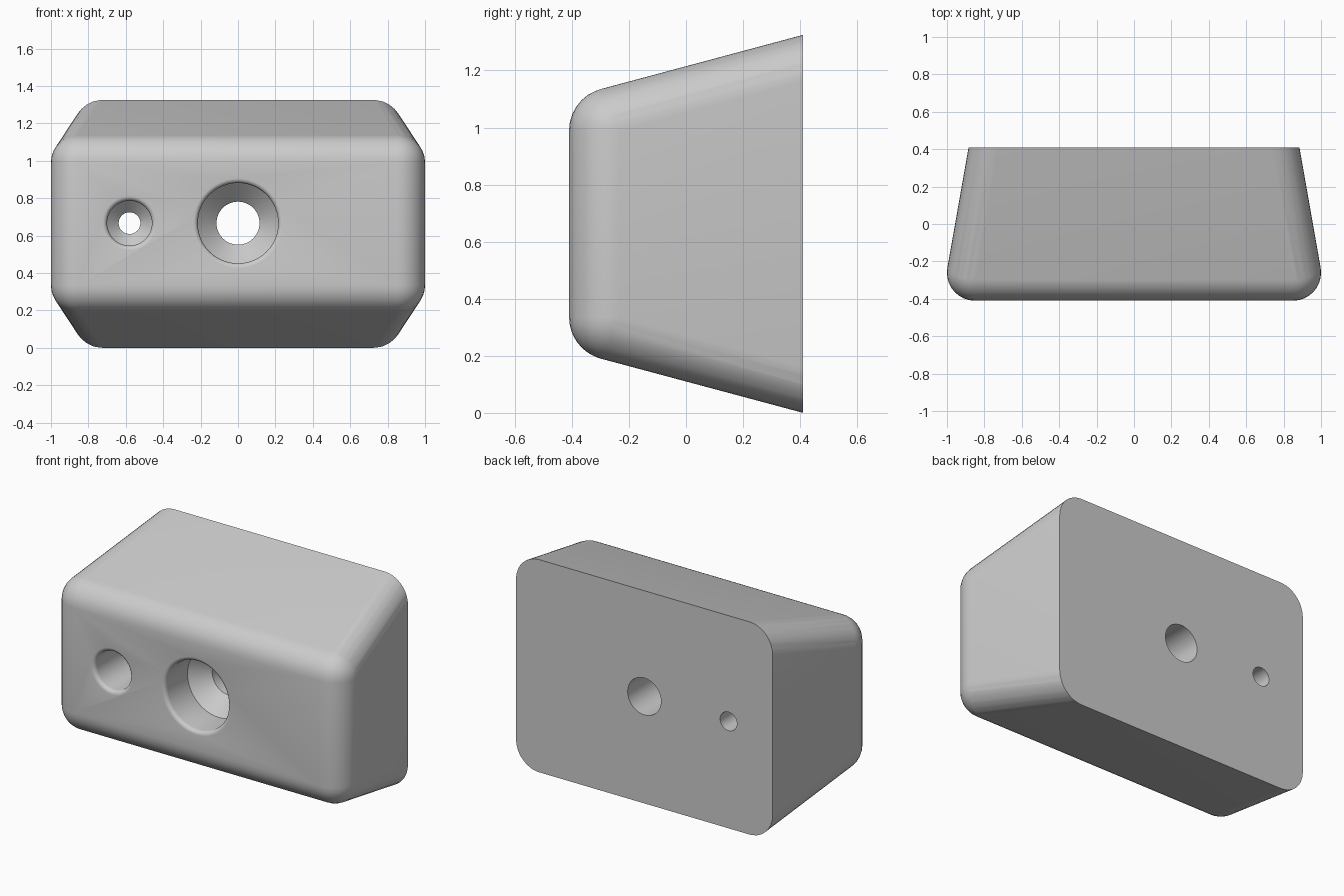
import bpy, bmesh
from math import sin, cos, tan, pi, radians
from mathutils import Vector

if "Cube" in bpy.data.objects:
    bpy.data.objects.remove(bpy.data.objects["Cube"])

R = 0.15                               # edge rounding radius
DEPTH = 0.41                           # half depth
MID_Z = 0.6625
SIDE, SLOPE = radians(10), radians(15) # draft of the sides and of top/bottom


def make_object(name, bm):
    mesh = bpy.data.meshes.new(name)
    bm.to_mesh(mesh)
    bm.free()
    ob = bpy.data.objects.new(name, mesh)
    bpy.context.collection.objects.link(ob)
    return ob


# Tapered body: hull of spheres at the inset corners, cut flat at the back
def tapered_body():
    bm = bmesh.new()
    for y in (-DEPTH + R, 0.8):
        hx = 1.029 - tan(SIDE) * (y + DEPTH) - R / cos(SIDE)
        hz = 0.4425 + tan(SLOPE) * (y + DEPTH) - R / cos(SLOPE)
        for sx in (-1, 1):
            for sz in (-1, 1):
                c = Vector((sx * hx, y, MID_Z + sz * hz))
                ball = bmesh.ops.create_uvsphere(bm, u_segments=32, v_segments=16, radius=R)
                bmesh.ops.translate(bm, verts=ball['verts'], vec=c)
                # exact tangent points keep the large faces flat
                for n in ((0, -1, 0), (sx * cos(SIDE), sin(SIDE), 0),
                          (0, -sin(SLOPE), sz * cos(SLOPE))):
                    bm.verts.new(c + R * Vector(n))
    pts = [v.co.copy() for v in bm.verts]
    bm.clear()
    for p in pts:
        bm.verts.new(p)
    bmesh.ops.remove_doubles(bm, verts=bm.verts, dist=0.0005)
    hull = bmesh.ops.convex_hull(bm, input=bm.verts)
    junk = {g for g in hull['geom_interior'] + hull['geom_unused']
            if isinstance(g, bmesh.types.BMVert)}
    bmesh.ops.delete(bm, geom=list(junk), context='VERTS')
    cut = bmesh.ops.bisect_plane(bm, geom=bm.verts[:] + bm.edges[:] + bm.faces[:],
                                 plane_co=(0, DEPTH, 0), plane_no=(0, 1, 0), clear_outer=True)
    rim = [e for e in cut['geom_cut'] if isinstance(e, bmesh.types.BMEdge)]
    bmesh.ops.contextual_create(bm, geom=rim)
    bmesh.ops.dissolve_limit(bm, angle_limit=radians(0.3), verts=bm.verts, edges=bm.edges)
    bmesh.ops.recalc_face_normals(bm, faces=bm.faces)
    return make_object("tapered_block", bm)


# Countersunk screw hole: rounded mouth, wide bore, cone, through hole
def hole_cutter(name, x, wide, narrow, bore, seg=48, f=0.025):
    mouth = [(wide + f - f * sin(a), -DEPTH + f - f * cos(a))
             for a in (i * pi / 10 for i in range(6))]
    prof = [(wide + f, -0.6)] + mouth + [(wide, -DEPTH + bore),
            (narrow, -DEPTH + bore + wide - narrow), (narrow, 0.6)]
    bm = bmesh.new()
    rings = [[bm.verts.new((x + r * cos(2 * pi * i / seg), y,
                            MID_Z + 0.004 + r * sin(2 * pi * i / seg)))
              for i in range(seg)] for r, y in prof]
    for a, b in zip(rings, rings[1:]):
        for i in range(seg):
            j = (i + 1) % seg
            bm.faces.new((a[i], a[j], b[j], b[i]))
    bm.faces.new(rings[0])
    bm.faces.new(rings[-1])
    bmesh.ops.recalc_face_normals(bm, faces=bm.faces)
    ob = make_object(name, bm)
    ob.hide_render = True
    return ob


block = tapered_body()
cutters = [hole_cutter("large_hole_cutter", 0, 0.215, 0.115, 0.22),
           hole_cutter("small_hole_cutter", -0.58, 0.12, 0.058, 0.40)]

bpy.context.view_layer.objects.active = block
for cutter in cutters:
    mod = block.modifiers.new("hole", 'BOOLEAN')
    mod.operation = 'DIFFERENCE'
    mod.solver = 'EXACT'
    mod.object = cutter
    bpy.ops.object.modifier_apply(modifier=mod.name)
    bpy.data.objects.remove(cutter)

bpy.ops.object.select_all(action='DESELECT')
block.select_set(True)
bpy.ops.object.shade_smooth_by_angle(angle=radians(30))
